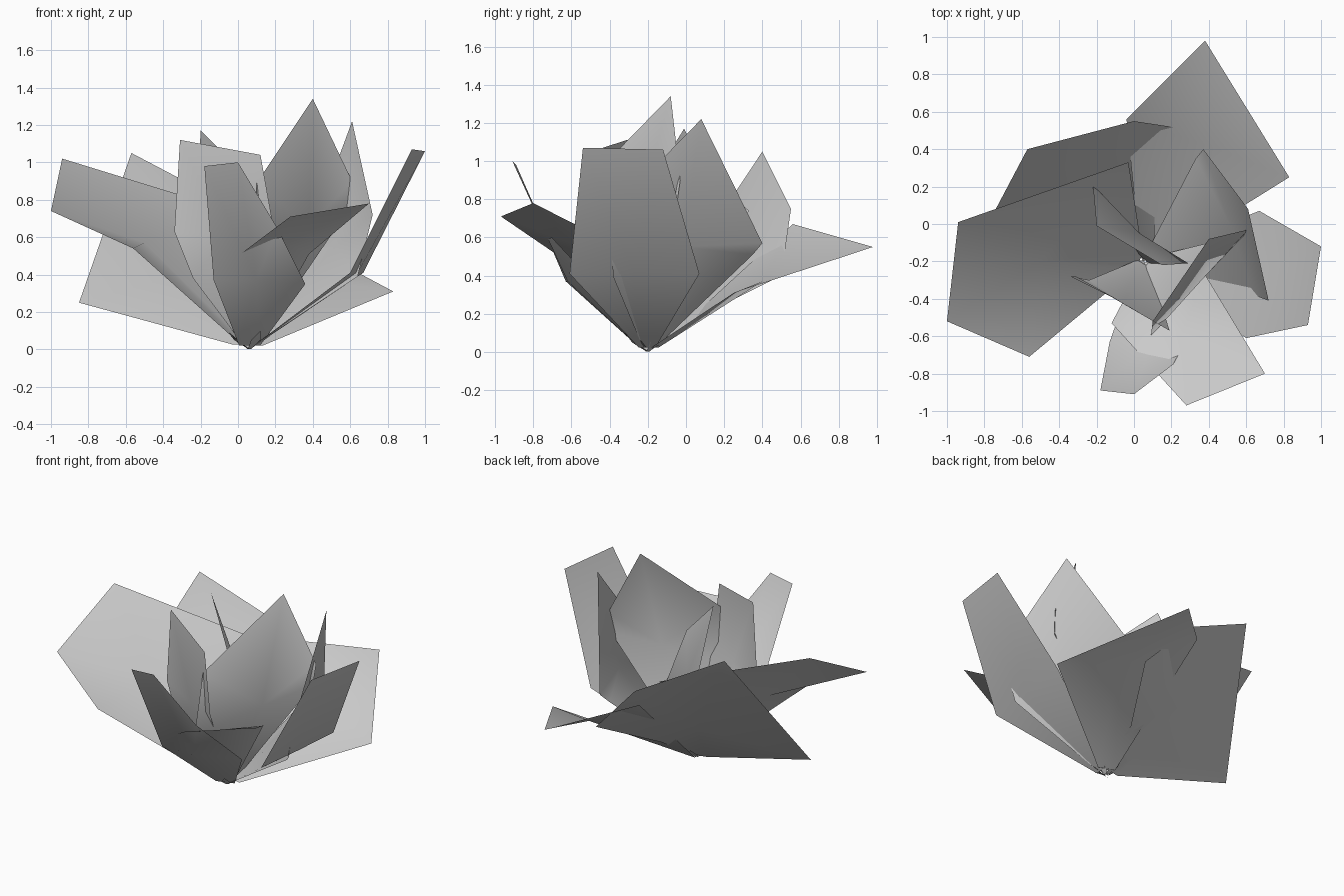
import bpy
import bmesh
from mathutils import Vector

# Remove the default cube
default = bpy.data.objects.get("Cube")
if default:
    bpy.data.objects.remove(default, do_unlink=True)

# Single flat colour
LEAF_GREY = (0.6, 0.6, 0.6, 1.0)
grey = bpy.data.materials.new("plain_grey")
grey.use_nodes = True
grey.diffuse_color = LEAF_GREY
shader = next(n for n in grey.node_tree.nodes if n.type == "BSDF_PRINCIPLED")
shader.inputs["Base Color"].default_value = LEAF_GREY

ROOT = Vector((.06, -.2, 0))
INNER = Vector((.1, -.1, 1.3))


def leaf(name, spine, outline, width=.045):
    """Cupped thin blade: a narrow foot, an outline and a sunken spine point."""
    spine = Vector(spine)
    outline = [Vector(p) for p in outline]
    across = (outline[-1] - outline[0]).normalized() * width
    across.z = 0
    foot = ROOT + (spine - ROOT) * .06
    ring = [foot - across] + outline + [foot + across]

    bm = bmesh.new()
    centre = bm.verts.new(spine)
    rim = [bm.verts.new(p) for p in ring]
    for a, b in zip(rim, rim[1:] + rim[:1]):
        bm.faces.new((a, b, centre))
    # Turn the upper side towards the heart of the plant
    bm.normal_update()
    facing = sum(f.normal.dot(INNER - spine) * f.calc_area() for f in bm.faces)
    if facing < 0:
        bmesh.ops.reverse_faces(bm, faces=bm.faces[:])
    for f in bm.faces:
        f.smooth = True

    mesh = bpy.data.meshes.new(name)
    bm.to_mesh(mesh)
    bm.free()
    mesh.materials.append(grey)
    obj = bpy.data.objects.new(name, mesh)
    bpy.context.scene.collection.objects.link(obj)


# Wide outer leaves
leaf("back_leaf", (.45, .4, .37),
     [(-.04, .56, .67), (.38, .98, .55), (.83, .25, .31)], width=.06)
leaf("right_leaf", (-.5, -.2, .57),
     [(-.56, -.71, .54), (-1, -.52, .74), (-.94, .01, 1.02), (-.03, .33, .74)])
leaf("back_right_leaf", (-.22, .2, .42),
     [(-.85, -.13, .25), (-.57, .4, 1.05), (0, .55, .75), (.33, .5, .4),
      (.11, .1, .2)], width=.07)
leaf("left_leaf", (.64, -.27, .41),
     [(.6, -.61, .41), (.93, -.54, 1.07), (1, -.12, 1.06), (.67, .07, .41)])
leaf("front_left_leaf", (.25, -.6, .57),
     [(-.12, -.53, .41), (.28, -.97, .71), (.7, -.8, .78), (.38, -.27, .51)])
leaf("front_leaf", (.1, -.62, .37),
     [(-.13, -.63, .37), (-.18, -.89, .98), (0, -.91, 1),
      (.21, -.75, .65), (.36, -.47, .35)], width=.06)

# Upright inner leaves
leaf("front_right_leaf", (-.06, -.42, .6),
     [(-.24, -.3, .38), (-.34, -.28, .63), (-.31, -.28, 1.12),
      (.12, -.53, 1.04), (.19, -.57, .65)])
leaf("tall_leaf", (.38, -.28, .65),
     [(.09, -.6, .48), (.1, -.52, .89), (.4, -.08, 1.34),
      (.61, -.03, .9), (.6, -.05, .76)])
leaf("back_left_leaf", (.52, -.02, .55),
     [(.33, .35, .51), (.37, .4, .57), (.61, .08, 1.22),
      (.72, -.41, .72), (.64, -.38, .39)])
leaf("heart_leaf", (.03, -.05, .6),
     [(-.22, .21, .72), (-.2, -.01, 1.17), (.15, -.22, .83), (.29, -.21, .46)])

# Small shoots around the foot
for i, (dx, dy) in enumerate([(-1, -.4), (.9, .5), (.5, -1), (-.3, 1)]):
    out = Vector((dx, dy, 0))
    side = Vector((-dy, dx, 0)) * .025
    mid = ROOT + out * .07 + Vector((0, 0, .05))
    tip = ROOT + out * .12 + Vector((0, 0, .1))
    leaf(f"shoot_{i + 1}", mid, [mid - side, tip, mid + side], width=.01)
